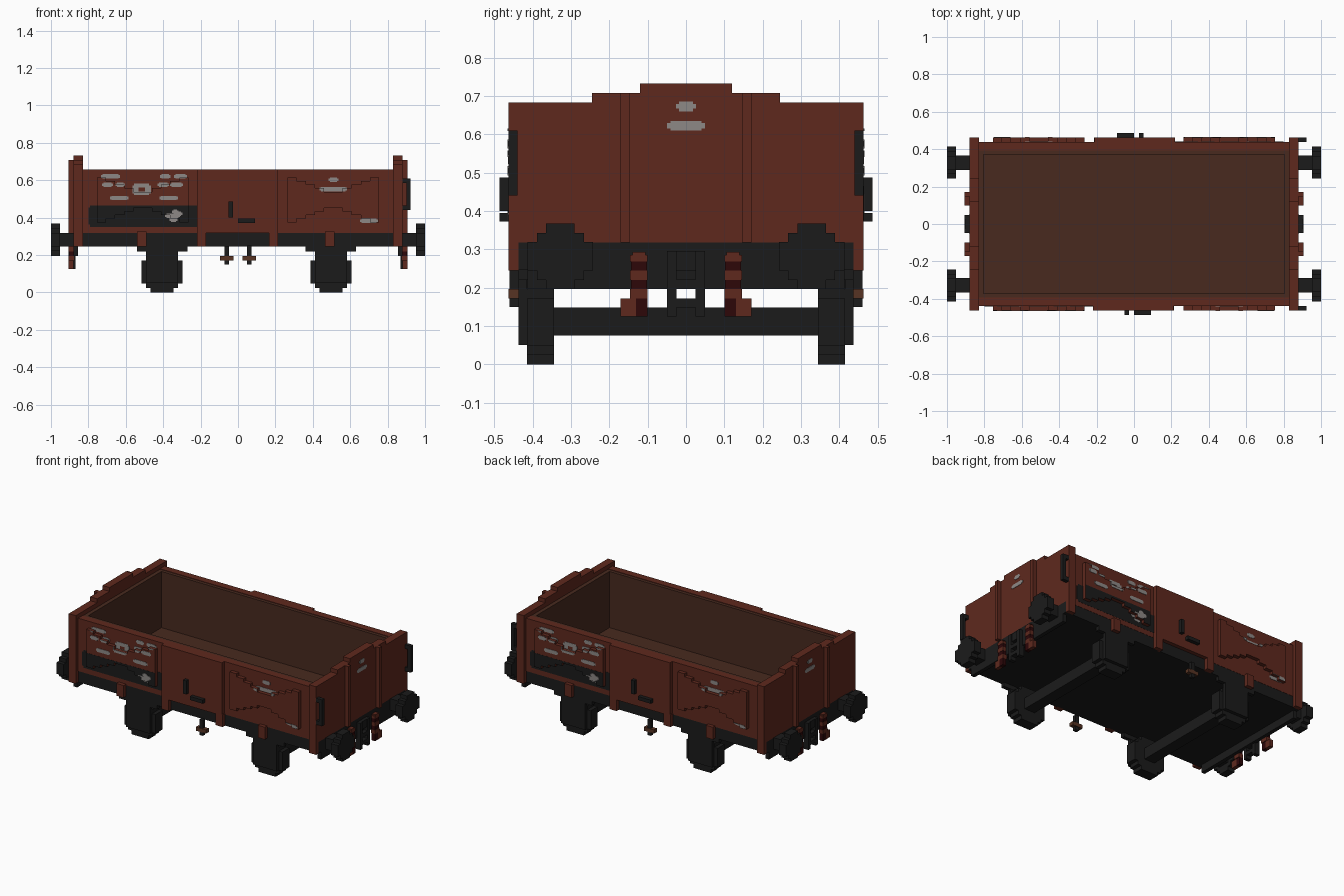
import bpy, bmesh
from mathutils import Matrix, Vector

cube = bpy.data.objects.get("Cube")
if cube:
    bpy.data.objects.remove(cube, do_unlink=True)

V = 0.0245  # block unit


def material(name, rgb):
    m = bpy.data.materials.new(name)
    m.use_nodes = True
    col = (*rgb, 1.0)
    m.diffuse_color = col
    bsdf = next(n for n in m.node_tree.nodes if n.type == 'BSDF_PRINCIPLED')
    bsdf.inputs["Base Color"].default_value = col
    bsdf.inputs["Roughness"].default_value = 0.9
    return m


RED = material("rust red", (0.113, 0.0215, 0.0125))
DARK = material("dark iron", (0.011, 0.011, 0.011))
BROWN = material("interior brown", (0.065, 0.023, 0.0135))
GREY = material("chalk grey", (0.27, 0.25, 0.24))
MAROON = material("deep maroon", (0.026, 0.002, 0.0025))
BRONZE = material("bracket brown", (0.095, 0.034, 0.017))


def make(name, boxes, mat):
    """One object from axis-aligned boxes (x0, x1, y0, y1, z0, z1)."""
    bm = bmesh.new()
    for b in boxes:
        lo, hi = Vector(b[0::2]), Vector(b[1::2])
        bmesh.ops.create_cube(bm, size=1, matrix=Matrix.Translation((lo + hi) / 2)
                              @ Matrix.Diagonal((*(hi - lo), 1)))
    me = bpy.data.meshes.new(name)
    bm.to_mesh(me)
    bm.free()
    me.materials.append(mat)
    ob = bpy.data.objects.new(name, me)
    bpy.context.collection.objects.link(ob)


def turn(b):
    """Half turn about the vertical axis."""
    return (-b[1], -b[0], -b[3], -b[2], b[4], b[5])


def flip_y(b):
    return (b[0], b[1], -b[3], -b[2], b[4], b[5])


def twice(name, boxes, mat):
    make("front_" + name, boxes, mat)
    make("back_" + name, [turn(b) for b in boxes], mat)


def ends(name, boxes, mat, both_y=False):
    if both_y:
        boxes = boxes + [flip_y(b) for b in boxes]
    make("left_" + name, boxes, mat)
    make("right_" + name, [turn(b) for b in boxes], mat)


# Body shell, lining and floor
twice("side_wall", [(-0.835, 0.835, -0.439, -0.393, 0.318, 0.658)], RED)
ends("end_wall", [(0.83, 0.88, -0.463, 0.463, 0.318, 0.683),
                  (0.83, 0.88, -0.245, 0.245, 0.683, 0.708),
                  (0.83, 0.88, -0.12, 0.12, 0.708, 0.733)], RED)
ends("corner_foot", [(0.83, 0.88, 0.4375, 0.463, 0.245, 0.318)], RED, True)
ends("end_post", [(0.88, 0.905, 0.146, 0.171, 0.318, 0.708)], RED, True)
make("floor", [(-0.83, 0.83, -0.393, 0.393, 0.26, 0.294)], BROWN)
twice("side_lining", [(-0.83, 0.83, -0.393, -0.372, 0.29, 0.655)], BROWN)
ends("end_lining", [(0.805, 0.831, -0.372, 0.372, 0.29, 0.655)], BROWN)

# Underframe
make("underframe", [(-0.84, 0.84, -0.4, 0.4, 0.246, 0.26)], DARK)
twice("sole_bar", [(-0.83, 0.83, -0.4375, -0.393, 0.246, 0.318)], DARK)
ends("head_stock", [(0.83, 0.88, -0.4375, 0.4375, 0.246, 0.318),
                    (0.855, 0.88, -0.413, 0.413, 0.196, 0.246)], DARK)

# Raised door and stepped bow-tie braces on the long sides
twice("door", [(-0.22, 0.21, -0.463, -0.439, 0.318, 0.658)], RED)


def bow_tie(cx):
    boxes, n = [], 5
    for s in (-1, 1):
        for i in range(n):
            h = 0.043 + 0.077 * i / (n - 1)
            a, b = sorted((cx + s * 0.049 * i, cx + s * 0.049 * (i + 1)))
            boxes.append((a, b, -0.463, -0.439, 0.495 - h, 0.495 + h))
    return boxes


braces = bow_tie(0.51) + bow_tie(-0.51)
twice("braces", braces, RED)
twice("side_stakes", [(x - 0.025, x + 0.025, -0.463, -0.43, 0.246, 0.325)
                      for x in (-0.515, -0.195, 0.19, 0.49)], RED)


def painted(x0, x1, z0, z1, lift):
    """Thin plates covering a rectangle, on the wall and on the raised braces."""
    plates = [(x0, x1, -0.439 - lift, -0.4385, z0, z1)]
    for b in braces:
        a, c = max(x0, b[0]), min(x1, b[1])
        d, e = max(z0, b[4]), min(z1, b[5])
        if c - a > 0.001 and e - d > 0.001:
            plates.append((a, c, -0.463 - lift, -0.4625, d, e))
    return plates


# Dark painted band with clipped corners
twice("dark_band", painted(-0.79, -0.22, 0.35, 0.465, 0.001)
      + painted(-0.80, -0.79, 0.362, 0.453, 0.001), DARK)


def dash(x, z, half):
    """Chalk dash with clipped corners."""
    return (painted(x - half, x + half, z - 0.007, z + 0.007, 0.002)
            + painted(x - half + 0.008, x + half - 0.008, z - 0.012, z + 0.012, 0.0025))


# Chalk dashes: (x centre, z centre, half width)
dashes = [(-0.682, .62, .05), (-0.388, .62, .028), (-0.307, .62, .035),
          (-0.698, .575, .03), (-0.63, .575, .025),
          (-0.40, .575, .03), (-0.328, .575, .035),
          (-0.635, .505, .05), (-0.37, .505, .05),
          (-0.335, .432, .018), (-0.35, .41, .04), (-0.315, .42, .018), (-0.345, .39, .022),
          (0.51, .553, .073), (0.51, .602, .027), (0.70, .384, .048)]
twice("chalk_dashes", [b for d in dashes for b in dash(*d)], GREY)
# Square chalk ring
ring = [(-0.555, -0.475, .56, .583), (-0.555, -0.475, .522, .54),
        (-0.565, -0.532, .53, .573), (-0.498, -0.465, .53, .573)]
twice("chalk_ring", [b for r in ring for b in painted(*r, 0.002)], GREY)
ends("chalk_marks", [(0.8795, 0.882, -0.05, 0.05, .615, .63),
                     (0.8795, 0.8825, -0.04, 0.04, .61, .635),
                     (0.8795, 0.882, -0.026, 0.026, .667, .679),
                     (0.8795, 0.8825, -0.018, 0.018, .66, .685)], GREY)

# Door levers, and grab rails on one end
twice("door_levers", [(-0.05, -0.027, -0.487, -0.463, 0.40, 0.487),
                      (0.0, 0.09, -0.487, -0.463, 0.372, 0.395)], DARK)
rail = [(0.90, 0.922, 0.439, 0.463, 0.44, 0.61),
        (0.88, 0.90, 0.439, 0.463, 0.44, 0.465),
        (0.88, 0.90, 0.439, 0.463, 0.585, 0.61)]
make("grab_rails", rail + [flip_y(b) for b in rail], DARK)

# One brake bracket hanging under each sole bar
twice("bracket_rod", [(0.048, 0.072, -0.46, -0.4375, 0.15, 0.25)], DARK)
twice("bracket_bar", [(0.024, 0.096, -0.463, -0.434, 0.172, 0.196)], BRONZE)

# Wheel sets
for label, cx in (("right", -0.406), ("left", 0.497)):
    rows = (5, 7, 9, 9, 9, 9, 9, 7, 5)
    wheel = [(cx - n * V / 2, cx + n * V / 2, 0.345, 0.415, i * V, (i + 1) * V)
             for i, n in enumerate(rows)]
    box = [(cx - 0.085, cx + 0.085, 0.415, 0.4375, 0.05, 0.22),
           (cx - 0.135, cx + 0.135, 0.413, 0.4375, 0.22, 0.247)]
    make(label + "_wheels", wheel + [flip_y(b) for b in wheel], DARK)
    make(label + "_axle_boxes", box + [flip_y(b) for b in box], DARK)
    make(label + "_axle", [(cx - 0.037, cx + 0.037, -0.345, 0.345, 0.075, 0.148)], DARK)

# Buffers: stepped round heads on square shafts
head = [(0.951, 1.0, 0.328 - n * V / 2, 0.328 + n * V / 2, 0.196 + i * V, 0.196 + (i + 1) * V)
        for i, n in enumerate((3, 5, 7, 7, 7, 5, 3))]
shaft = [(0.87, 0.955, 0.29, 0.366, 0.245, 0.319)]
ends("buffers", head + shaft, DARK, True)

# Centre coupling
ends("coupling", [(0.87, 0.905, 0.025, 0.049, 0.125, 0.296),
                  (0.87, 0.905, 0.0, 0.025, 0.148, 0.171),
                  (0.87, 0.905, 0.0, 0.025, 0.196, 0.221),
                  (0.87, 0.90, 0.0, 0.025, 0.245, 0.296)], DARK, True)

# Banded brake hoses
ends("hose_red", [(0.875, 0.905, 0.1, 0.146, a, b) for a, b in
                  ((0.268, 0.285), (0.22, 0.245), (0.171, 0.196))]
     + [(0.875, 0.905, 0.106, 0.14, 0.285, 0.293),
        (0.88, 0.905, 0.13, 0.171, 0.125, 0.171)], RED, True)
ends("hose_dark", [(0.875, 0.903, 0.102, 0.144, a, b) for a, b in
                   ((0.245, 0.268), (0.196, 0.22))]
     + [(0.88, 0.905, 0.1, 0.13, 0.125, 0.171)], MAROON, True)
